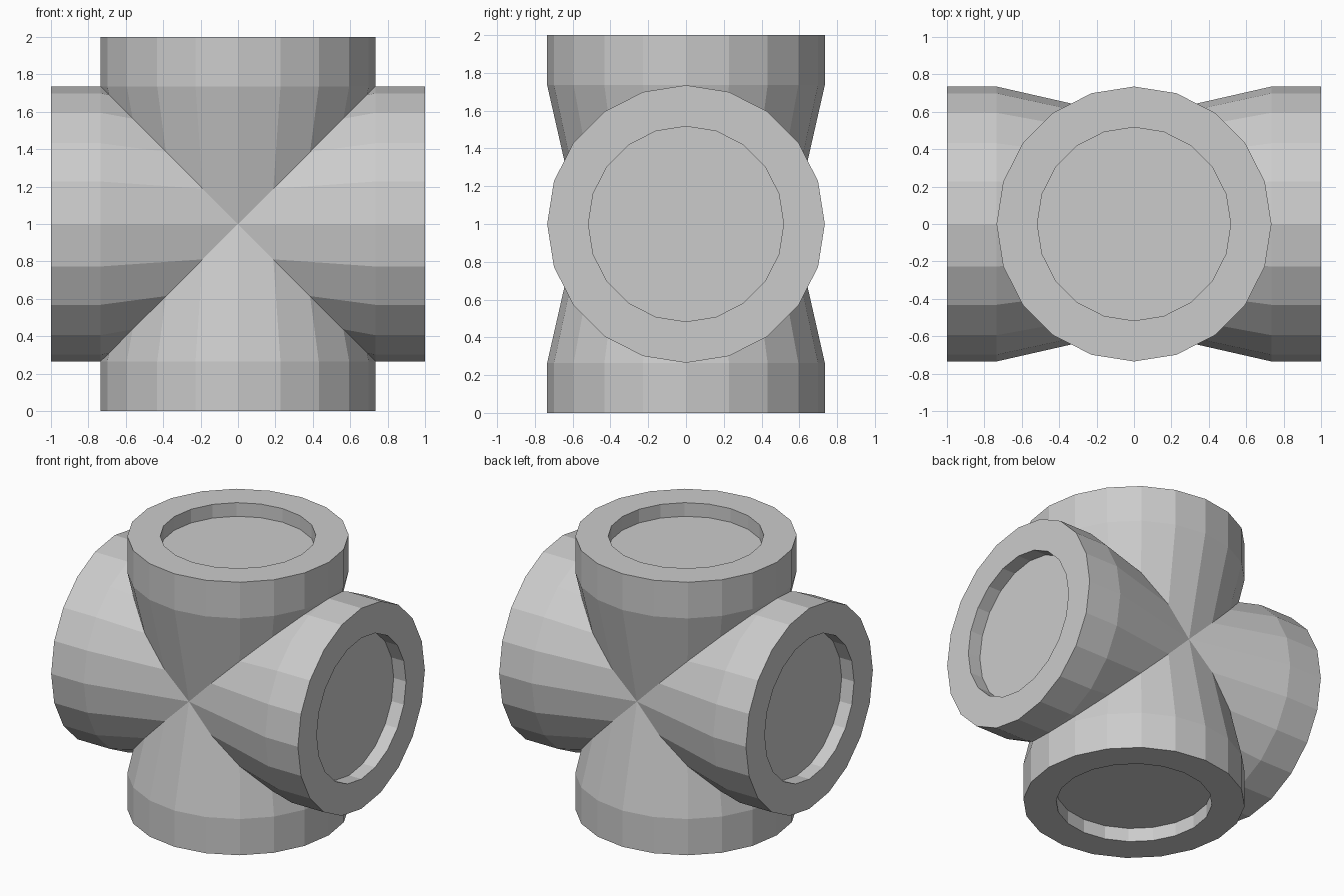
import bpy, bmesh
from math import pi, sin, cos
from mathutils import Matrix, Vector

if "Cube" in bpy.data.objects:
    bpy.data.objects.remove(bpy.data.objects["Cube"])

SIDES = 20
R, HOLE, CORE = 0.735, 0.517, 0.568
# (radius, distance from centre): recess floor, rim, collar, tapered neck
PROFILE = [(HOLE, 0.9), (HOLE, 1.0), (R, 1.0), (R, R), (CORE, 0.0)]


def add_arm(bm, angle):
    """One recessed, tapered arm mitred at 45 degrees, turned about y."""
    arm = bmesh.new()
    rings = [[arm.verts.new((r * sin(2 * pi * i / SIDES), r * cos(2 * pi * i / SIDES), d))
              for i in range(SIDES)] for r, d in PROFILE]
    arm.faces.new(rings[0])
    for a, b in zip(rings, rings[1:]):
        for i in range(SIDES):
            j = (i + 1) % SIDES
            arm.faces.new((a[i], a[j], b[j], b[i]))
    # mitre cuts where neighbouring arms meet
    for side in (1, -1):
        bmesh.ops.bisect_plane(arm, geom=arm.verts[:] + arm.edges[:] + arm.faces[:],
                               dist=1e-4, plane_co=(0, 0, 0),
                               plane_no=Vector((side, 0, -1)).normalized(),
                               clear_outer=True)
    arm.transform(Matrix.Translation((0, 0, 1)) @ Matrix.Rotation(angle, 4, 'Y'))
    part = bpy.data.meshes.new("arm_part")
    arm.to_mesh(part)
    arm.free()
    bm.from_mesh(part)
    bpy.data.meshes.remove(part)


# four arms welded into a cross fitting
bm = bmesh.new()
for k in range(4):
    add_arm(bm, k * pi / 2)
bmesh.ops.remove_doubles(bm, verts=bm.verts[:], dist=0.001)
bmesh.ops.recalc_face_normals(bm, faces=bm.faces[:])
mesh = bpy.data.meshes.new("pipe_cross")
bm.to_mesh(mesh)
bm.free()
bpy.context.collection.objects.link(bpy.data.objects.new("pipe_cross", mesh))
